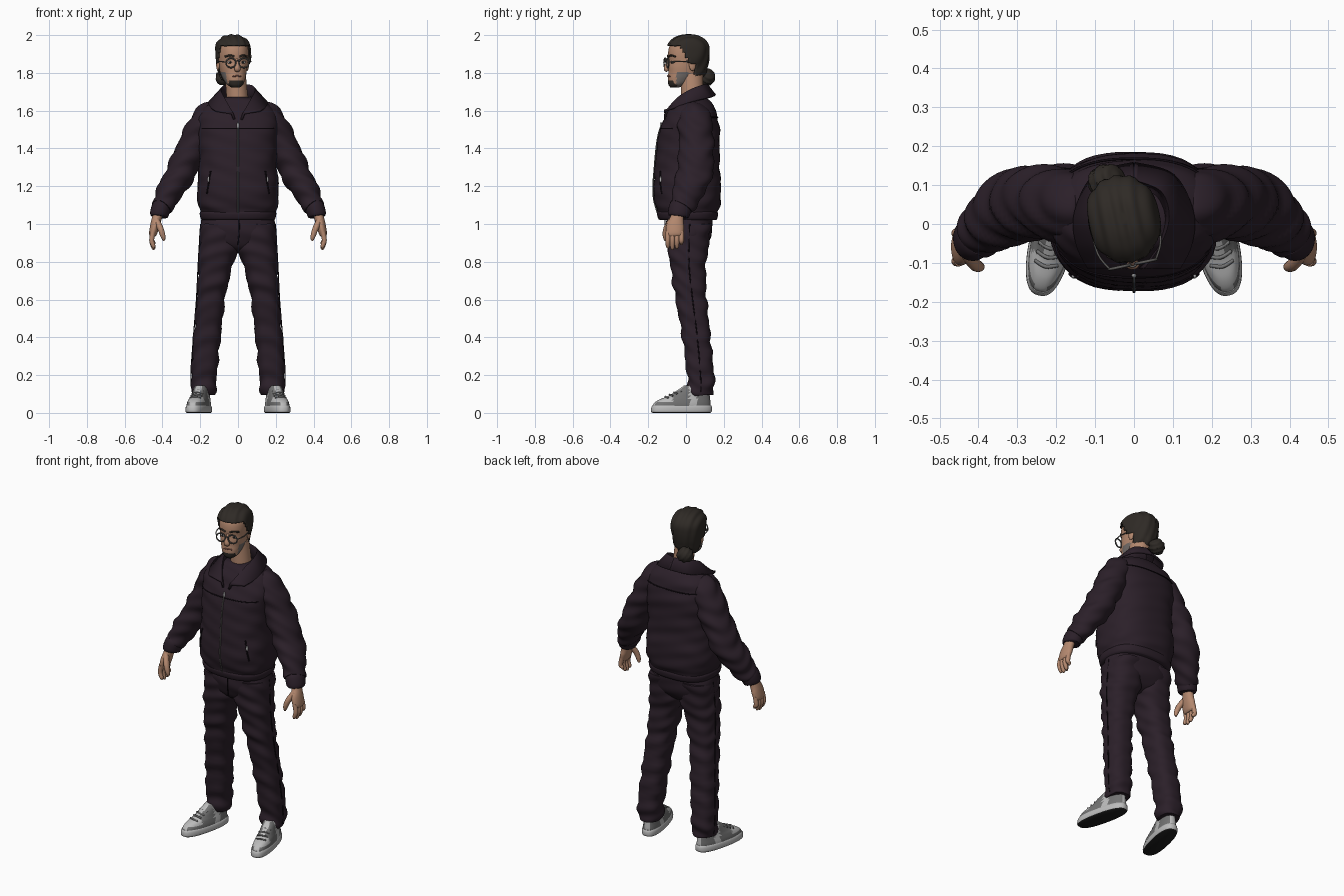
import bpy, bmesh
from math import sin, cos, pi, radians
from mathutils import Vector, Matrix

if "Cube" in bpy.data.objects:
    bpy.data.objects.remove(bpy.data.objects["Cube"], do_unlink=True)


def material(name, *rgb):
    mat = bpy.data.materials.new(name)
    mat.use_nodes = True
    mat.diffuse_color = (*rgb, 1)
    mat.node_tree.nodes["Principled BSDF"].inputs["Base Color"].default_value = (*rgb, 1)
    return mat


plum = material("dark plum cloth", .024, .014, .022)
seam = material("seam black", .007, .004, .007)
skin = material("skin", .46, .25, .16)
hair = material("dark hair", .028, .023, .019)
stubble = material("grey stubble", .17, .15, .14)
light = material("light grey", .5, .5, .5)
grey = material("mid grey", .17, .17, .17)
black = material("black rubber", .012, .012, .012)
metal = material("dull metal", .11, .105, .1)
lip = material("lip", .28, .12, .09)


# ---- shared helpers ----
def smooth(points, sub=6):
    """Catmull-Rom interpolation of tuples."""
    out, last = [], len(points) - 1
    for i in range(last):
        quad = [points[min(max(i + k, 0), last)] for k in (-1, 0, 1, 2)]
        for s in range(sub):
            t = s / sub
            out.append(tuple(b + t / 2 * (c - a + t * (2 * a - 5 * b + 4 * c - d + t * (3 * (b - c) + d - a)))
                             for a, b, c, d in zip(*quad)))
    return out + [tuple(points[-1])]


def ring(center, u, v, power=2.0, count=48):
    """Superellipse around a centre."""
    def f(w):
        return (abs(w) ** (2 / power)) * (1 if w >= 0 else -1)
    angles = [2 * pi * k / count for k in range(count)]
    return [center + u * f(cos(a)) + v * f(sin(a)) for a in angles]


def stack(stations, power=2.4, sub=6):
    """Level rings from (z, x0, x1, front, back)."""
    return [ring(Vector(((a + b) / 2, (f + k) / 2, z)), Vector(((b - a) / 2, 0, 0)),
                 Vector((0, (k - f) / 2, 0)), power) for z, a, b, f, k in smooth(stations, sub)]


def even(stations):
    return [(z, -w, w, f, b) for z, w, f, b in stations]


def sweep(stations, sub=6, count=24):
    """Rings square to a path of (x, y, z, side radius, depth radius)."""
    path = smooth(stations, sub)
    spots = [Vector(p[:3]) for p in path]
    rings = []
    for i, p in enumerate(path):
        way = (spots[min(i + 1, len(spots) - 1)] - spots[max(i - 1, 0)]).normalized()
        ref = Vector((0, 1, 0)) if abs(way.y) < .8 else Vector((0, 0, 1))
        u = ref.cross(way).normalized()
        rings.append(ring(spots[i], u * p[3], way.cross(u) * p[4], 2, count))
    return rings


def finish(name, bm, mats, rule=None, mirror=False, matrix=None, thick=0):
    bmesh.ops.recalc_face_normals(bm, faces=bm.faces)
    for face in bm.faces:
        face.material_index = rule(face.calc_center_median()) if rule else 0
    if matrix:
        bm.transform(matrix)
    mesh = bpy.data.meshes.new(name)
    bm.to_mesh(mesh)
    bm.free()
    for mat in mats:
        mesh.materials.append(mat)
    obj = bpy.data.objects.new(name, mesh)
    bpy.context.collection.objects.link(obj)
    bpy.ops.object.select_all(action='DESELECT')
    obj.select_set(True)
    bpy.context.view_layer.objects.active = obj
    bpy.ops.object.shade_smooth_by_angle(angle=radians(50))
    if thick:
        solid = obj.modifiers.new("thickness", 'SOLIDIFY')
        solid.thickness, solid.offset = thick, 0
    if mirror:
        obj.modifiers.new("mirror", 'MIRROR').use_mirror_merge = False
    return obj


def loft(name, rings, mats, folds=0, offset=None, keep=None, closed=True, **kw):
    bm = bmesh.new()
    rows = [[bm.verts.new(p) for p in r] for r in rings]
    n = len(rows[0])
    for a, b in zip(rows, rows[1:]):
        for k in range(n if closed else n - 1):
            bm.faces.new((a[k], a[(k + 1) % n], b[(k + 1) % n], b[k]))
    if closed:
        bm.faces.new(rows[0])
        bm.faces.new(rows[-1])
    bmesh.ops.recalc_face_normals(bm, faces=bm.faces)
    bm.normal_update()
    if folds:
        offset = lambda c: folds * sin(62 * c.z + 14 * c.x + 2 * sin(19 * c.y)) * sin(17 * c.z + 25 * c.y + 9 * c.x)
    if offset:
        for v, move in [(v, v.normal * offset(v.co)) for v in bm.verts]:
            v.co += move
    if keep:
        bmesh.ops.delete(bm, geom=[f for f in bm.faces if not keep(f.calc_center_median())], context='FACES')
    return finish(name, bm, mats, **kw)


def cord(name, points, radius, mat, sub=4, **kw):
    return loft(name, sweep([(*p, radius, radius) for p in points], sub, 8), [mat], **kw)


def ball(name, place, size, mats, bumps=0, matrix=None, **kw):
    bm = bmesh.new()
    bmesh.ops.create_uvsphere(bm, u_segments=32, v_segments=18, radius=1)
    for v in bm.verts:
        v.co *= 1 + bumps * sin(9 * v.co.x + 7 * v.co.z + 3 * v.co.y)
    local = Matrix.Translation(place) @ Matrix.Diagonal((*size, 1))
    return finish(name, bm, mats, matrix=(matrix or Matrix()) @ local, **kw)


# ---- jacket body ----
BODY = even([(1.03, .19, -.14, .155), (1.07, .2, -.152, .168), (1.11, .212, -.166, .182),
             (1.2, .215, -.172, .185), (1.3, .206, -.165, .178), (1.4, .206, -.156, .178),
             (1.5, .215, -.137, .178), (1.57, .21, -.11, .165), (1.62, .18, -.085, .15),
             (1.655, .125, -.055, .125), (1.67, .075, -.03, .09)])
loft("jacket_body", stack(BODY, 2.5), [plum], folds=.004)
loft("jacket_hem", stack(even([(1.02, .188, -.138, .158), (1.03, .198, -.148, .166),
                               (1.055, .203, -.154, .17), (1.066, .198, -.15, .166)]), 2.5, 3), [plum])


def on_body(x, z, back=False, lift=.002):
    """Point on the jacket surface."""
    fine = smooth(BODY, 12)
    _, _, w, f, b = min(fine, key=lambda s: abs(s[0] - z))
    depth = (b - f) / 2 * max(0, 1 - (abs(x) / w) ** 2.5) ** .4
    return (x, (f + b) / 2 + (depth + lift if back else -depth - lift), z)


cord("front_zip", [on_body(0, 1.03 + .05 * i) for i in range(11)], .004, metal)
ball("zip_pull", on_body(0, 1.52), (.006, .006, .02), [light])
for label, z, back in (("front", 1.505, False), ("back", 1.565, True)):
    cord(label + "_yoke_seam", [on_body(.019 * i, z, back) for i in range(-10, 11)], .003, seam, 2)
cord("pocket_zips", [on_body(.165 - .004 * i, 1.16 + .024 * i) for i in range(6)], .004, seam, mirror=True)
ball("pocket_pulls", on_body(.155, 1.235), (.006, .006, .016), [light], mirror=True)

# ---- folded collar ----
inside = [(0, .1, 1.66), (.055, .075, 1.65), (.075, .02, 1.63), (.055, -.04, 1.6), (.014, -.115, 1.54)]
crease = [(0, .115, 1.735), (.07, .085, 1.73), (.092, .02, 1.705), (.072, -.05, 1.66), (.03, -.115, 1.585)]
outer = [(0, .155, 1.68), (.1, .125, 1.67), (.15, .03, 1.648), (.147, -.05, 1.62), (.12, -.112, 1.6)]
rows = [[Vector(p) for p in smooth(edge)] for edge in (inside, crease, outer)]
loft("collar", rows, [plum], closed=False, mirror=True, thick=.012)

# ---- sleeves and cuffs ----
loft("sleeves", sweep([(.12, .045, 1.6, .05, .07), (.165, .045, 1.555, .078, .09), (.235, .055, 1.42, .08, .092),
                       (.305, .045, 1.27, .077, .095), (.37, .005, 1.155, .066, .08),
                       (.405, -.028, 1.09, .052, .064)], 10, 40), [plum], folds=.008, mirror=True)
loft("cuffs", sweep([(.4, -.025, 1.1, .046, .056), (.407, -.03, 1.085, .051, .061),
                     (.418, -.04, 1.05, .049, .057), (.42, -.042, 1.04, .042, .05)], 3), [plum], mirror=True)

# ---- hands ----
loft("palms", sweep([(.42, -.042, 1.07, .027, .032), (.43, -.048, 1.03, .026, .036), (.44, -.057, .99, .025, .047),
                     (.45, -.06, .95, .021, .046), (.452, -.06, .935, .014, .04)]), [skin], mirror=True)
for i, finger in enumerate(("index", "middle", "ring", "little")):
    y, tip = -.096 + .024 * i, (.872, .864, .87, .89)[i]
    loft(finger + "_fingers", sweep([(.449, y, .96, .013, .013), (.457, y, .915, .013, .013),
                                     (.448, y, tip + .012, .011, .011), (.443, y, tip, .005, .005)], 4, 12),
         [skin], mirror=True)
loft("thumbs", sweep([(.432, -.075, 1.02, .016, .018), (.41, -.103, .975, .016, .017), (.397, -.11, .935, .013, .013),
                      (.392, -.108, .912, .006, .006)], 4, 12), [skin], mirror=True)

# ---- trousers ----
loft("trouser_seat", stack(even([(1.06, .185, -.1, .13), (1., .197, -.108, .14), (.93, .2, -.1, .132),
                                 (.88, .15, -.075, .1), (.85, .04, -.03, .05)])), [plum], folds=.003)
loft("trouser_legs", stack([(1., .01, .195, -.1, .135), (.88, 0, .205, -.097, .12), (.82, .018, .208, -.088, .108),
                            (.7, .05, .212, -.072, .105), (.6, .07, .218, -.055, .11), (.4, .092, .235, -.02, .13),
                            (.2, .112, .248, .005, .149), (.12, .118, .244, .008, .149),
                            (.095, .125, .236, .018, .145)], 2.5, 9), [plum], folds=.007, mirror=True)
cord("fly_seam", [(.006, -.112, 1.02), (.006, -.11, .96), (0, -.094, .89)], .003, seam)
cord("outer_leg_seams", [(.198, .02, 1.), (.21, .015, .8), (.22, .035, .6), (.236, .06, .4),
                         (.249, .077, .2), (.242, .08, .11)], .003, seam, mirror=True)

# ---- shoes ----
foot = Matrix.Translation((.207, -.02, 0)) @ Matrix.Rotation(radians(13), 4, 'Z')
loft("shoe_soles", stack(even([(0, .05, -.16, .15), (.008, .056, -.168, .16), (.03, .055, -.166, .16),
                               (.04, .05, -.16, .155)]), 2.5, 3), [light, black],
     rule=lambda c: int(c.z < .003), mirror=True, matrix=foot)
loft("shoe_uppers", stack(even([(.03, .052, -.16, .153), (.05, .051, -.153, .153), (.07, .047, -.125, .151),
                                (.087, .043, -.08, .149), (.107, .04, -.045, .147), (.13, .037, -.01, .146),
                                (.145, .03, .01, .14)])), [grey, light],
     rule=lambda c: int((c.z > .056 and c.y < -.06) or .03 < c.y < .07 or abs(c.x) < .015),
     mirror=True, matrix=foot)
for i in range(4):
    y, z = -.092 + .024 * i, .086 + .011 * i
    cord("shoe_lace_row", [(-.03, y + .01, z - .008), (0, y, z), (.03, y + .01, z - .008)], .005, grey,
         mirror=True, matrix=foot)

# ---- neck and shirt ----
loft("neck", sweep([(0, .04, 1.58, .062, .062), (-.005, .034, 1.68, .057, .06), (-.015, .03, 1.79, .056, .06)]), [skin])
loft("shirt_neckband", sweep([(0, .035, 1.62, .08, .085), (0, .033, 1.65, .07, .075), (0, .033, 1.664, .062, .066)]),
     [plum])

# ---- head, turned a little ----
turn = Matrix.Translation((-.025, 0, 0)) @ Matrix.Rotation(radians(12), 4, 'Z')
SKULL = stack(even([(1.722, .02, -.083, -.04), (1.738, .042, -.094, 0), (1.77, .058, -.097, .06),
                    (1.8, .067, -.094, .09), (1.83, .073, -.094, .1), (1.86, .077, -.091, .107),
                    (1.9, .08, -.095, .112), (1.94, .077, -.088, .11), (1.968, .061, -.065, .09),
                    (1.984, .038, -.03, .06), (1.989, .01, 0, .03)]), 2.2)


def beard(c):
    if c.z < 1.757 and c.y < -.055 and abs(c.x) < .04:
        return 1
    return 2 if c.z < 1.805 and -.062 < c.y < .005 else 0


def hairy(c):
    if c.y < 0:
        return c.z > 1.945 + min(0, -.05 - c.y) * 1.9
    return c.z > (1.85 if c.y < .03 else 1.765)


loft("head", SKULL, [skin, hair, stubble], rule=beard, matrix=turn)
loft("swept_back_hair", SKULL, [hair], keep=hairy, matrix=turn, thick=.008,
     offset=lambda c: .009 + .003 * sin(190 * c.x + 30 * c.z))
ball("hair_bun", (-.022, .118, 1.777), (.047, .042, .044), [hair], bumps=.07, matrix=turn)
ball("ears", (.079, .018, 1.843), (.009, .018, .032), [skin], matrix=turn, mirror=False)
ball("other_ear", (-.079, .018, 1.843), (.009, .018, .032), [skin], matrix=turn)
loft("nose", sweep([(0, -.088, 1.872, .008, .008), (0, -.1, 1.845, .01, .012), (0, -.107, 1.822, .017, .013),
                    (0, -.1, 1.81, .012, .008)], 4, 16), [skin], matrix=turn)
cord("mouth", [(-.025, -.088, 1.781), (0, -.098, 1.784), (.025, -.088, 1.781)], .004, lip, matrix=turn)
cord("glasses_bridge", [(-.009, -.108, 1.86), (0, -.112, 1.865), (.009, -.108, 1.86)], .003, metal, matrix=turn)

for side, label in ((1, "left"), (-1, "right")):
    x = side * .035
    ball(label + "_eye", (x, -.081, 1.856), (.014, .007, .007), [light], matrix=turn)
    ball(label + "_pupil", (x, -.086, 1.856), (.006, .004, .006), [black], matrix=turn)
    cord(label + "_eyebrow", [(x * .4, -.094, 1.886), (x, -.089, 1.893), (x * 1.7, -.07, 1.886)], .005, hair, matrix=turn)
    circle = [(x + .027 * cos(a * pi / 12), -.106, 1.853 + .025 * sin(a * pi / 12)) for a in range(25)]
    cord(label + "_glasses_rim", circle, .004, metal, 1, matrix=turn)
    cord(label + "_glasses_temple", [(side * .062, -.104, 1.858), (side * .083, -.06, 1.86), (side * .086, .015, 1.862)],
         .003, metal, matrix=turn)
